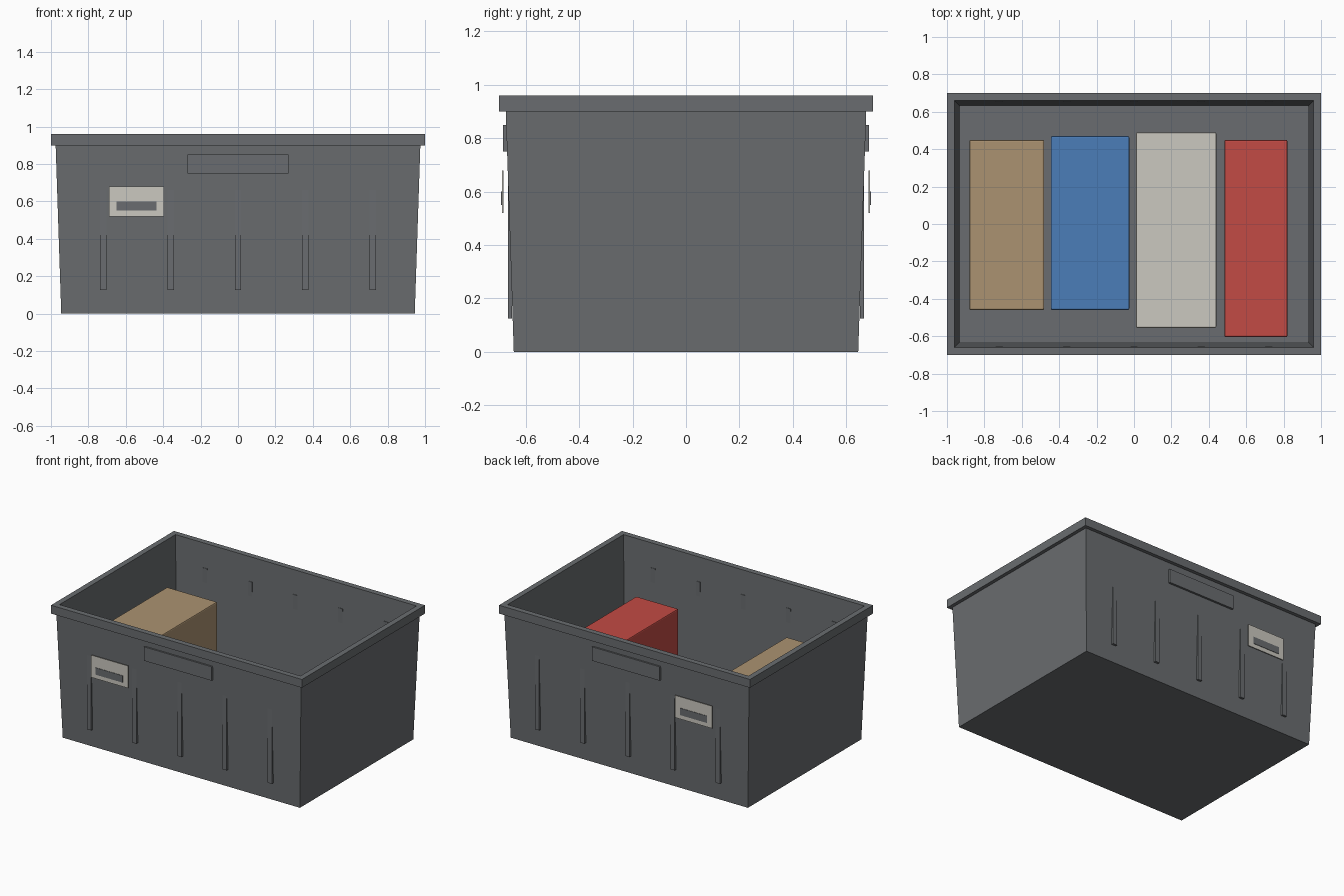
import bpy
import bmesh
from mathutils import Vector

default = bpy.data.objects.get("Cube")
if default:
    bpy.data.objects.remove(default, do_unlink=True)


def material(name, rgb):
    mat = bpy.data.materials.new(name)
    mat.use_nodes = True
    colour = (*rgb, 1.0)
    mat.diffuse_color = colour
    mat.node_tree.nodes["Principled BSDF"].inputs["Base Color"].default_value = colour
    return mat


grey = material("bin grey", (0.143, 0.152, 0.16))
tan = material("cardboard tan", (0.41, 0.29, 0.165))
blue = material("carton blue", (0.07, 0.205, 0.48))
white = material("paper white", (0.6, 0.58, 0.525))
red = material("carton red", (0.54, 0.07, 0.058))


def finish(name, bm, mat):
    bmesh.ops.recalc_face_normals(bm, faces=bm.faces)
    mesh = bpy.data.meshes.new(name)
    bm.to_mesh(mesh)
    bm.free()
    mesh.materials.append(mat)
    obj = bpy.data.objects.new(name, mesh)
    bpy.context.collection.objects.link(obj)
    return obj


def box(name, low, high, mat, bevel=0):
    low, high = Vector(low), Vector(high)
    bm = bmesh.new()
    bmesh.ops.create_cube(bm, size=1)
    bmesh.ops.scale(bm, vec=high - low, verts=bm.verts)
    bmesh.ops.translate(bm, vec=(low + high) / 2, verts=bm.verts)
    obj = finish(name, bm, mat)
    if bevel:
        mod = obj.modifiers.new("soft edges", "BEVEL")
        mod.width = bevel
        mod.segments = 2
    return obj


def wall_box(name, x, depth, z, side, mat):
    """Box on the front (side -1) or back (side 1) wall."""
    ys = sorted(side * d for d in depth)
    return box(name, (x[0], ys[0], z[0]), (x[1], ys[1], z[1]), mat)


# Tapered bin shell: half width, half depth and height of each ring
profile = [
    (0.945, 0.645, 0), (0.975, 0.675, 0.9),
    (1, 0.7, 0.9), (1, 0.7, 0.96),
    (0.96, 0.66, 0.96), (0.93, 0.63, 0.03),
]
bm = bmesh.new()
rings = [
    [bm.verts.new((sx * hx, sy * hy, z)) for sx, sy in ((-1, -1), (1, -1), (1, 1), (-1, 1))]
    for hx, hy, z in profile
]
for a, b in zip(rings, rings[1:]):
    for i in range(4):
        j = (i + 1) % 4
        bm.faces.new((a[i], a[j], b[j], b[i]))
bm.faces.new(rings[0])
bm.faces.new(rings[-1])
finish("bin_shell", bm, grey)

# Ribs, grip plates and label holders on both long walls
for side, word in ((-1, "front"), (1, "back")):
    for i in range(5):
        x = (i - 2) * 0.36
        wall_box(f"{word}_rib_{i + 1}", (x - 0.017, x + 0.017), (0.651, 0.667), (0.125, 0.785), side, grey)
    wall_box(f"{word}_grip_plate", (-0.27, 0.27), (0.67, 0.685), (0.75, 0.85), side, grey)
    wall_box(f"{word}_label", (-0.69, -0.395), (0.683, 0.689), (0.52, 0.68), side, white)
    wall_box(f"{word}_label_bar", (-0.65, -0.435), (0.686, 0.692), (0.55, 0.6), side, grey)

# Cartons standing on the bin floor
box("tan_carton", (-0.88, -0.46, 0.03), (-0.48, 0.45, 0.685), tan, 0.008)
box("blue_carton", (-0.445, -0.46, 0.03), (-0.025, 0.47, 0.31), blue, 0.008)
box("white_carton", (0.01, -0.555, 0.03), (0.44, 0.49, 0.272), white, 0.008)
box("red_carton", (0.483, -0.605, 0.03), (0.82, 0.45, 0.575), red, 0.008)
